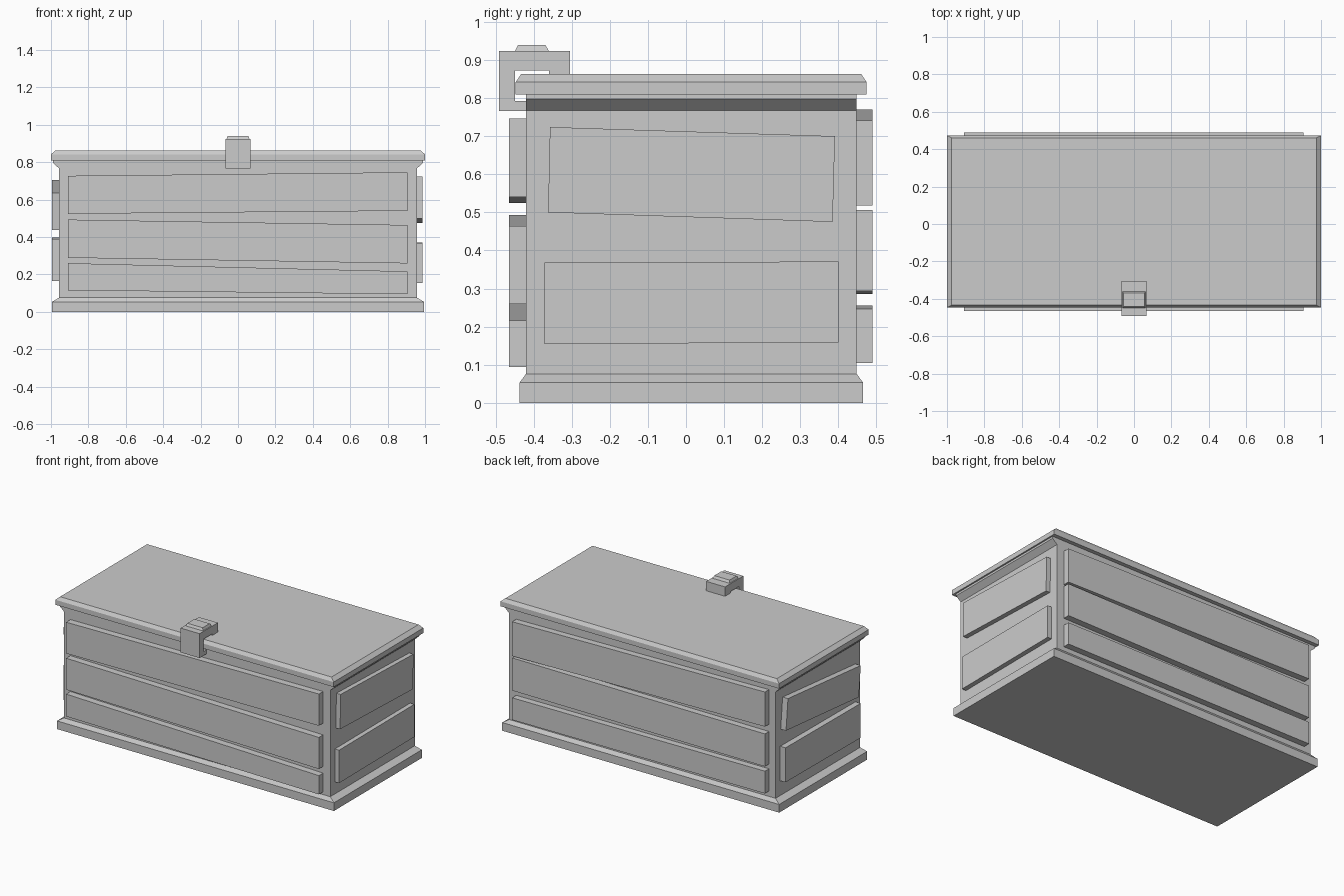
import bpy, bmesh

if "Cube" in bpy.data.objects:
    bpy.data.objects.remove(bpy.data.objects["Cube"])


def loft(name, rings):
    """Solid through a stack of matching closed rings, capped at both ends."""
    bm = bmesh.new()
    loops = [[bm.verts.new(p) for p in ring] for ring in rings]
    n = len(loops[0])
    for a, b in zip(loops, loops[1:]):
        for i in range(n):
            j = (i + 1) % n
            bm.faces.new((a[i], a[j], b[j], b[i]))
    bm.faces.new(loops[0][::-1])
    bm.faces.new(loops[-1])
    bmesh.ops.recalc_face_normals(bm, faces=bm.faces[:])
    mesh = bpy.data.meshes.new(name)
    bm.to_mesh(mesh)
    bm.free()
    obj = bpy.data.objects.new(name, mesh)
    bpy.context.collection.objects.link(obj)
    return obj


def rect(hx, y0, y1, z):
    return [(-hx, y0, z), (hx, y0, z), (hx, y1, z), (-hx, y1, z)]


# Base plinth with chamfered top
loft("base", [rect(.995, -.437, .465, 0), rect(.995, -.437, .465, .053),
              rect(.957, -.42, .448, .076)])

# Box body, flaring at the ends under the lid
loft("body", [rect(hx, -.42, .448, z) for hx, z in
              ((.957, .07), (.957, .767), (.99, .797), (.99, .812))])

# Lid with chamfered top edge
loft("lid", [rect(1, -.447, .474, .81), rect(1, -.447, .474, .842),
             rect(.975, -.433, .46, .863)])

# Long planks: (left bottom, left top, right bottom, right top) heights
front = [(.524, .727, .54, .746), (.289, .493, .259, .464), (.115, .26, .094, .216)]
back = [(.545, .77, .518, .741), (.286, .498, .294, .506), (.111, .256, .104, .247)]
for side, planks, y0, y1 in (("front", front, -.464, -.41), ("back", back, .44, .49)):
    for k, (lb, lt, rb, rt) in enumerate(planks):
        loft(f"{side}_plank_{k + 1}",
             [[(-.91, y, lb), (.906, y, rb), (.906, y, rt), (-.91, y, lt)] for y in (y0, y1)])

# End planks: slightly tilted quads in (y, z)
right = [[(-.362, .5), (.385, .475), (.391, .7), (-.357, .724)],
         [(-.372, .154), (.4, .159), (.4, .371), (-.372, .368)]]
left = [[(-.352, .438), (.395, .505), (.375, .706), (-.372, .636)],
        [(-.372, .166), (.4, .172), (.4, .396), (-.372, .39)]]
for side, planks, x0, x1 in (("right", right, .95, .987), ("left", left, -.995, -.95)):
    for k, quad in enumerate(planks):
        loft(f"{side}_plank_{k + 1}", [[(x, y, z) for y, z in quad] for x in (x0, x1)])

# Hooked clasp over the front lid edge
clasp = [(-.491, .766), (-.42, .766), (-.42, .793), (-.449, .793), (-.449, .873),
         (-.36, .873), (-.36, .863), (-.304, .863), (-.304, .924), (-.491, .924)]
loft("clasp", [[(x, y, z) for y, z in clasp] for x in (-.068, .068)])

# Raised pad on top of the clasp
loft("clasp_pad", [rect(.062, -.449, -.36, .923), rect(.055, -.441, -.369, .94)])
